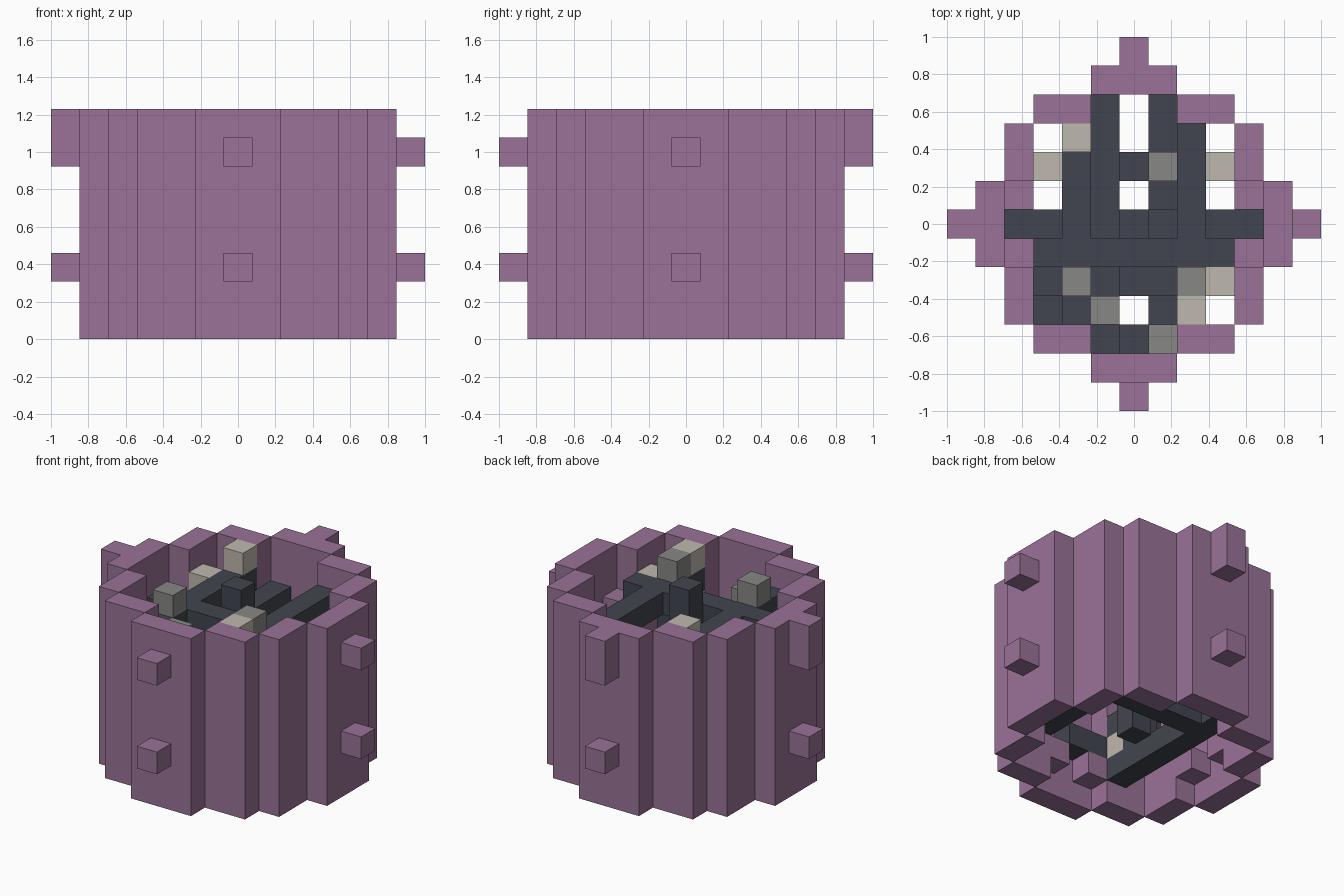
import bpy
import bmesh

if "Cube" in bpy.data.objects:
    bpy.data.objects.remove(bpy.data.objects["Cube"], do_unlink=True)

U = 2 / 13  # edge of one block


def material(name, rgb):
    m = bpy.data.materials.new(name)
    m.use_nodes = True
    m.diffuse_color = (*rgb, 1)
    m.node_tree.nodes["Principled BSDF"].inputs["Base Color"].default_value = (*rgb, 1)
    return m


PURPLE = material("purple", (0.32, 0.17, 0.31))
DARK = material("charcoal", (0.053, 0.06, 0.077))
GREY = material("grey", (0.245, 0.245, 0.235))
BEIGE = material("beige", (0.52, 0.48, 0.42))


def block(name, mat, xs, ys, zs):
    """Box covering an inclusive range of block cells; a single number is one cell."""
    spans = [(s, s) if isinstance(s, int) else s for s in (xs, ys, zs)]
    bm = bmesh.new()
    bmesh.ops.create_cube(bm, size=1)
    for v in bm.verts:
        for axis, (lo, hi) in enumerate(spans):
            size = hi - lo + 1
            v.co[axis] = U * ((lo + hi) / 2 + v.co[axis] * size)
        v.co.z += U / 2
    mesh = bpy.data.meshes.new(name)
    bm.to_mesh(mesh)
    bm.free()
    mesh.materials.append(mat)
    ob = bpy.data.objects.new(name, mesh)
    bpy.context.collection.objects.link(ob)
    return ob


def side(a, b, s):
    """Cell range mirrored by sign s."""
    return tuple(sorted((a * s, b * s)))


# Stepped outer wall, open above and below
WALL = (0, 7)
for s in (-1, 1):
    block("wall_end", PURPLE, (-1, 1), 5 * s, WALL)
    block("wall_side", PURPLE, 5 * s, (-1, 1), WALL)
    for t in (-1, 1):
        block("wall_shoulder", PURPLE, side(2, 3, s), 4 * t, WALL)
        block("wall_corner", PURPLE, 4 * s, side(2, 3, t), WALL)
        # Inner ledges
        block("inner_ledge_low", PURPLE, s, 4 * t, 1)
        block("inner_ledge_side_low", PURPLE, 4 * s, t, 1)
        block("inner_ledge_side_high", PURPLE, 4 * s, t, 5)

# Outer studs, the back and right upper ones reach the rim
for x, y, top in ((0, -6, 6), (6, 0, 6), (0, 6, 7), (-6, 0, 7)):
    block("lower_stud", PURPLE, x, y, 2)
    block("upper_stud", PURPLE, x, y, (6, top))

# Long beams running front to back
for s in (-1, 1):
    block("upper_long_beam", DARK, 2 * s, (-3, 3), 6)
    block("beam_post", DARK, 2 * s, -2, (2, 5))
block("lower_long_beam_right", DARK, -2, (-3, 3), 1)
block("lower_long_beam_left", DARK, 2, (-3, 3), 2)
block("inner_beam_right", DARK, -1, (-4, 4), 5)
block("inner_beam_left", DARK, 1, (-4, 4), 3)

# Cross beams running side to side
block("upper_cross_beam", DARK, (-3, 3), -1, 6)
block("middle_cross_beam", DARK, (-4, 4), 0, 4)
block("front_cross_beam", DARK, (-3, 2), -2, 4)
block("lower_cross_beam", DARK, (-2, 2), 2, 1)
block("corner_stub", DARK, (-3, -2), -3, 3)
block("front_stub", DARK, (-1, 0), -4, 2)
block("centre_post", DARK, 0, 0, (1, 7))

# Loose stones resting on the beams
for x, y, z in ((-2, -2, 7), (2, -2, 7), (-1, -3, 6), (1, 2, 4), (1, -4, 4)):
    block("grey_stone", GREY, x, y, z)
for x, y, z in ((-2, 3, 7), (2, -3, 7), (3, -2, 6), (-3, 2, 6), (3, 2, 4), (-2, -3, 2)):
    block("beige_stone", BEIGE, x, y, z)
